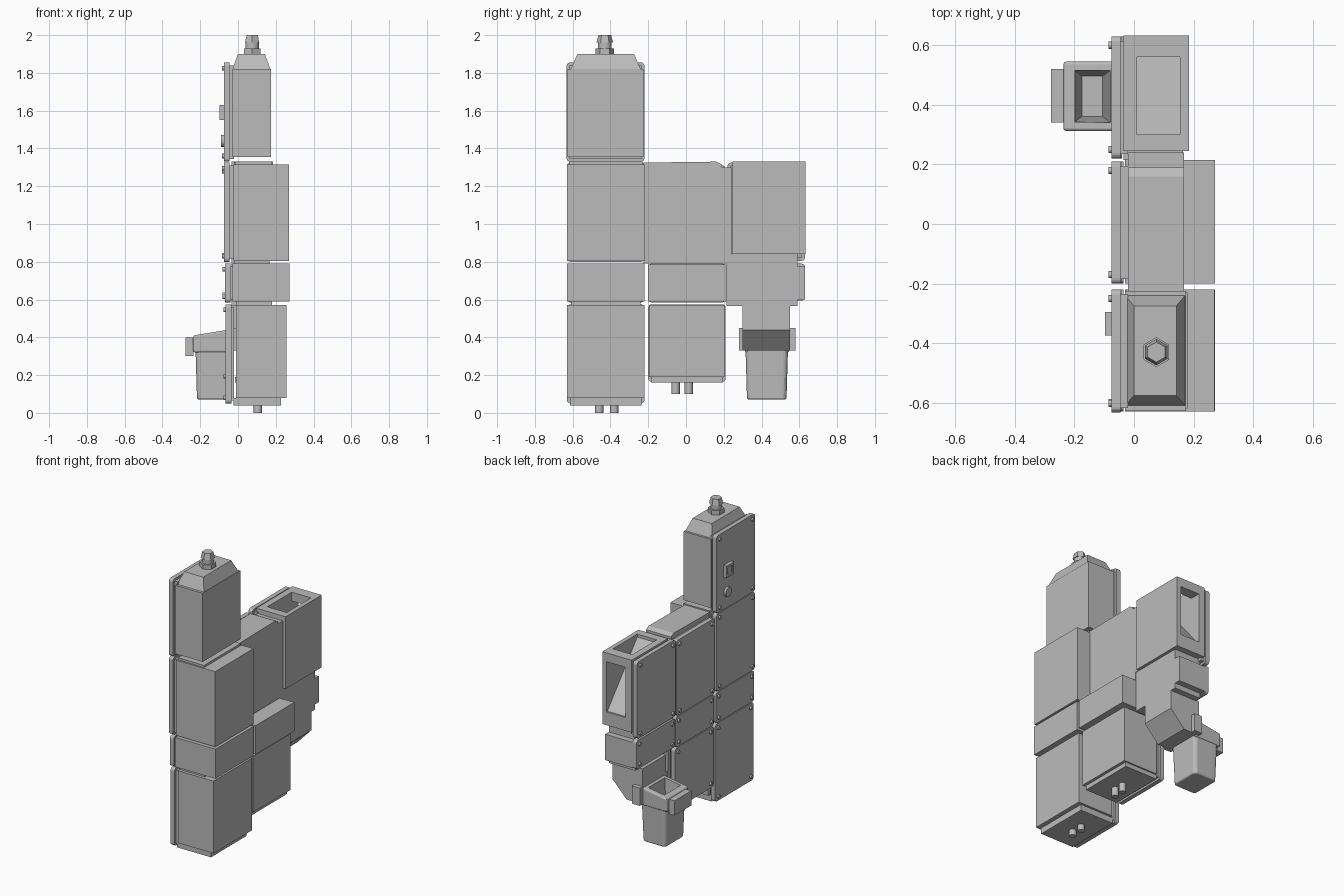
import bpy, bmesh, math
from mathutils import Vector

if "Cube" in bpy.data.objects:
    bpy.data.objects.remove(bpy.data.objects["Cube"], do_unlink=True)

grey = bpy.data.materials.new("light grey")
grey.use_nodes = True
COLOUR = (0.5, 0.5, 0.5, 1)
grey.diffuse_color = COLOUR
grey.node_tree.nodes["Principled BSDF"].inputs["Base Color"].default_value = COLOUR


def finish(name, bm):
    bmesh.ops.recalc_face_normals(bm, faces=bm.faces)
    mesh = bpy.data.meshes.new(name)
    bm.to_mesh(mesh)
    bm.free()
    mesh.materials.append(grey)
    ob = bpy.data.objects.new(name, mesh)
    bpy.context.collection.objects.link(ob)
    return ob


def box(name, x, y, z, top=None, bottom=None, round_axis=None, radius=0.0):
    """Box from ranges; top/bottom = inset (x, y) of that end; edges along round_axis rounded."""
    bm = bmesh.new()
    bmesh.ops.create_cube(bm, size=1)
    for v in bm.verts:
        sign = [1 if c > 0 else -1 for c in v.co]
        inset = (top if sign[2] > 0 else bottom) or (0, 0)
        v.co = Vector([r[1] if s > 0 else r[0] for r, s in zip((x, y, z), sign)])
        v.co.x -= sign[0] * inset[0]
        v.co.y -= sign[1] * inset[1]
    if round_axis is not None:
        edges = [e for e in bm.edges
                 if max(range(3), key=lambda i: abs((e.verts[0].co - e.verts[1].co).normalized()[i])) == round_axis]
        bmesh.ops.bevel(bm, geom=edges, offset=radius, segments=4, profile=0.5, affect='EDGES')
    return finish(name, bm)


def prism(name, points, axis, lo, hi):
    """Extrude a profile along x (points are y, z) or along y (points are x, z)."""
    bm = bmesh.new()
    place = (lambda a, b: (lo, a, b)) if axis == 'X' else (lambda a, b: (a, lo, b))
    face = bm.faces.new([bm.verts.new(place(a, b)) for a, b in points])
    moved = bmesh.ops.extrude_face_region(bm, geom=[face])["geom"]
    shift = Vector((hi - lo, 0, 0)) if axis == 'X' else Vector((0, hi - lo, 0))
    bmesh.ops.translate(bm, vec=shift, verts=[g for g in moved if isinstance(g, bmesh.types.BMVert)])
    return finish(name, bm)


def rod(name, centre, radius, depth, sides=16, axis='Z', radius_top=None):
    bm = bmesh.new()
    bmesh.ops.create_cone(bm, cap_ends=True, segments=sides, radius1=radius,
                          radius2=radius if radius_top is None else radius_top, depth=depth)
    ob = finish(name, bm)
    ob.location = centre
    if axis == 'X':
        ob.rotation_euler.y = math.pi / 2
    if sides > 8:
        ob.data.shade_smooth()
        ob.data.set_sharp_from_angle(angle=math.radians(35))
    return ob


def cut(target, cutter):
    mod = target.modifiers.new("opening", 'BOOLEAN')
    mod.operation = 'DIFFERENCE'
    mod.solver = 'EXACT'
    mod.object = cutter
    cutter.hide_render = True
    cutter.hide_viewport = True
    cutter.display_type = 'WIRE'


def cover(name, y, z, x=-0.075, screws=True):
    """Rounded cover plate with a recessed gasket and corner screws."""
    box(name + "_cover", (x, x + 0.03), y, z, round_axis=0, radius=0.018)
    box(name + "_gasket", (x + 0.02, -0.02), (y[0] + 0.015, y[1] - 0.015), (z[0] + 0.015, z[1] - 0.015))
    if screws:
        for sy in (y[0] + 0.03, y[1] - 0.03):
            for sz in (z[0] + 0.03, z[1] - 0.03):
                rod(name + "_screw", (x - 0.003, sy, sz), 0.012, 0.016, 12, 'X')


A, B, C = (-0.63, -0.22), (-0.2, 0.21), (0.22, 0.63)

# Front column: top unit with sloped hood and cable gland
box("front_top_body", (-0.03, 0.175), (-0.628, -0.225), (1.355, 1.82))
box("front_top_hood", (-0.03, 0.172), (-0.61, -0.24), (1.82, 1.9), top=(0.03, 0.035))
cover("front_top", (-0.632, -0.22), (1.33, 1.855))
rod("gland_base", (0.075, -0.43, 1.915), 0.05, 0.03, 6)
rod("gland_neck", (0.075, -0.43, 1.945), 0.036, 0.04, 16)
rod("gland_cap", (0.075, -0.43, 1.98), 0.044, 0.04, 6, radius_top=0.034)
rod("round_button", (-0.08, -0.33, 1.44), 0.032, 0.02, 20, 'X')
switch = box("square_switch", (-0.098, -0.07), (-0.375, -0.295), (1.55, 1.63))
cut(switch, box("switch_recess", (-0.11, -0.088), (-0.36, -0.31), (1.565, 1.615)))

# Front column: three deep units
box("front_upper_body", (-0.025, 0.27), A, (0.805, 1.315))
box("front_upper_rim", (-0.015, 0.18), (-0.62, -0.23), (1.315, 1.33))
cover("front_upper", A, (0.8, 1.325))
box("front_middle_body", (-0.03, 0.272), A, (0.59, 0.79))
cover("front_middle", A, (0.585, 0.79), -0.07)
box("front_lower_body", (-0.01, 0.258), A, (0.08, 0.57))
box("front_lower_base", (-0.025, 0.228), (-0.615, -0.235), (0.04, 0.08))
box("front_lower_rim", (-0.01, 0.18), (-0.61, -0.24), (0.57, 0.59))
cover("front_lower", A, (0.05, 0.575), -0.065)

# Middle column
prism("centre_upper_body", [(-0.225, 0.79), (0.215, 0.79), (0.215, 1.295), (0.19, 1.295),
                            (0.19, 1.315), (0.16, 1.33), (-0.225, 1.325)], 'X', -0.02, 0.168)
box("centre_upper_ledge", (-0.02, 0.168), (0.19, 0.24), (0.84, 1.3))
cover("centre_upper", B, (0.8, 1.31))
box("centre_middle_body", (-0.03, 0.272), (-0.2, 0.215), (0.59, 0.785))
cover("centre_middle", B, (0.585, 0.79), -0.07)
box("centre_lower_body", (-0.01, 0.25), (-0.195, 0.205), (0.19, 0.57))
box("centre_lower_base", (-0.015, 0.23), (-0.185, 0.195), (0.16, 0.19))
cover("centre_lower", B, (0.165, 0.575), -0.065)

# Pairs of connector pins below the lower units
for y in (-0.46, -0.38):
    rod("front_pin", (0.105, y, 0.025), 0.022, 0.05)
for y in (-0.055, 0.015):
    rod("centre_pin", (0.105, y, 0.135), 0.022, 0.07)

# Rear column: intake hopper open at top and back with a sloped floor
hopper = box("rear_hopper", (-0.035, 0.185), (0.245, 0.632), (0.84, 1.33))
cut(hopper, prism("hopper_opening", [(0.3, 1.4), (0.56, 1.4), (0.56, 1.27), (0.7, 1.27),
                                     (0.7, 0.93), (0.62, 0.93), (0.3, 1.31)], 'X', 0.01, 0.155))
cover("rear_upper", C, (0.805, 1.325))

# Rear column: transfer section and chute
box("transfer_body", (-0.035, 0.165), (0.215, 0.59), (0.565, 0.84))
box("transfer_block", (-0.04, 0.165), (0.58, 0.63), (0.6, 0.775))
cover("rear_middle", C, (0.595, 0.79), -0.07)
prism("chute", [(0.165, 0.57), (0.165, 0.44), (0.06, 0.33), (-0.06, 0.33), (-0.06, 0.57)], 'Y', 0.3, 0.55)
box("chute_bracket", (-0.06, 0.0), (0.28, 0.58), (0.33, 0.45))

# Receiving cup hung on the chute
cup = box("cup", (-0.225, -0.035), (0.315, 0.54), (0.07, 0.34), bottom=(0.008, 0.008), round_axis=2, radius=0.025)
collar = prism("cup_collar", [(-0.237, 0.32), (-0.04, 0.32), (-0.04, 0.442), (-0.237, 0.41)], 'Y', 0.312, 0.545)
for part in (cup, collar):
    soft = part.modifiers.new("soft edges", 'BEVEL')
    soft.width = 0.01
    soft.segments = 3
    soft.limit_method = 'ANGLE'
    soft.angle_limit = math.radians(40)
hollow = box("cup_hollow", (-0.215, -0.065), (0.33, 0.527), (0.15, 0.6), bottom=(0.04, 0.03))
cut(cup, hollow)
cut(collar, hollow)
box("cup_handle", (-0.278, -0.235), (0.34, 0.52), (0.3, 0.4))
